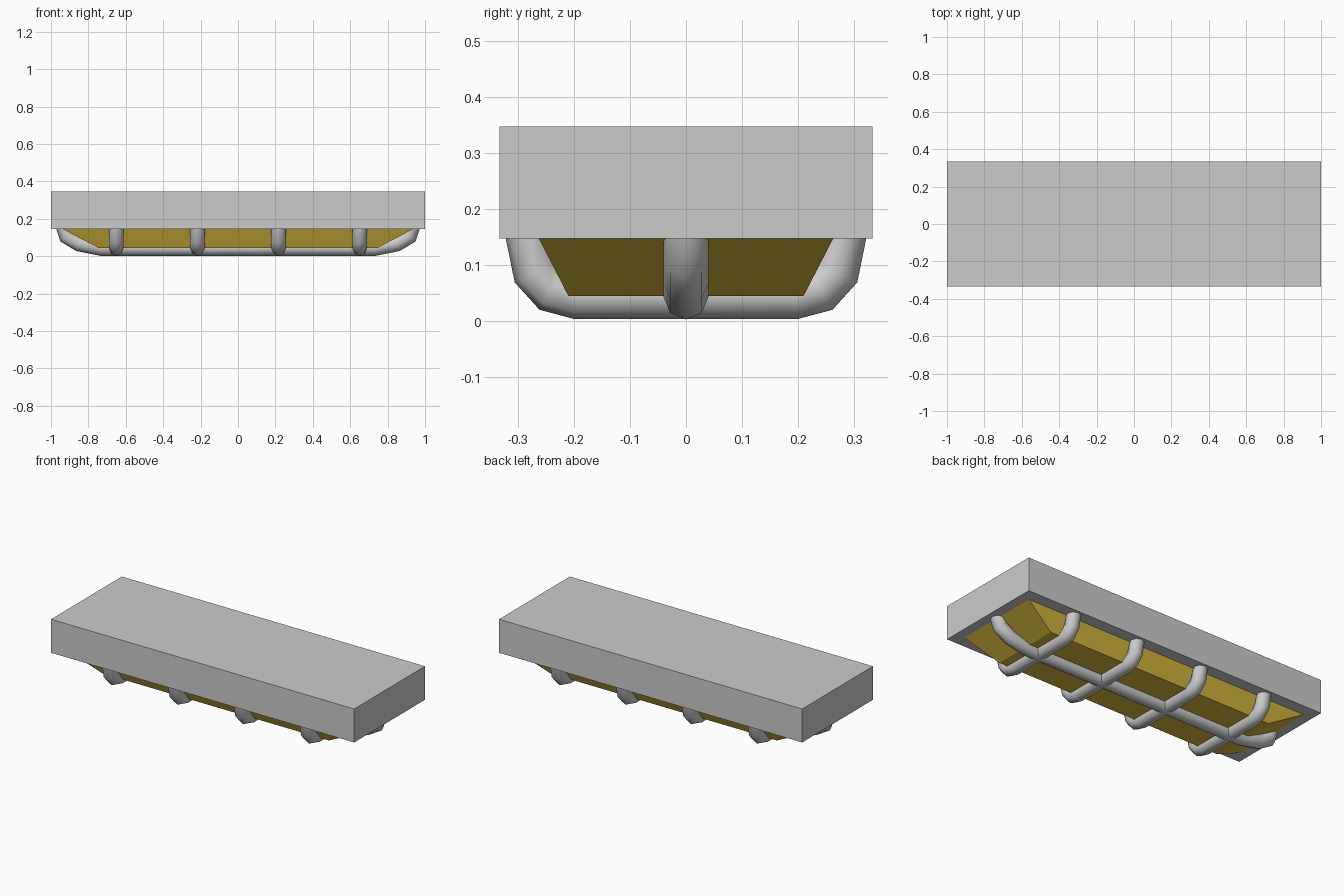
import bpy, bmesh, math
from mathutils import Vector

if "Cube" in bpy.data.objects:
    bpy.data.objects.remove(bpy.data.objects["Cube"])

R = 0.04      # guard bar radius
SIDES = 8
BASE_Z = 0.147


def to_object(bm, name, mat=None):
    bmesh.ops.recalc_face_normals(bm, faces=bm.faces)
    me = bpy.data.meshes.new(name)
    bm.to_mesh(me)
    bm.free()
    ob = bpy.data.objects.new(name, me)
    bpy.context.collection.objects.link(ob)
    if mat:
        me.materials.append(mat)
    return ob


def frustum(name, bottom, top, z0, z1, mat=None):
    bm = bmesh.new()
    bmesh.ops.create_cube(bm, size=2)
    for v in bm.verts:
        sx, sy = top if v.co.z > 0 else bottom
        v.co = (v.co.x * sx, v.co.y * sy, z1 if v.co.z > 0 else z0)
    return to_object(bm, name, mat)


def bar(name, half, axis, offset=0.0):
    """Sweep an octagon along a mirrored path of (distance, z) points."""
    path = [Vector((-d, z)) for d, z in half] + [Vector(p) for p in reversed(half)]
    bm = bmesh.new()
    rings = []
    for i, p in enumerate(path):
        a = (p - path[i - 1]).normalized() if i else None
        b = (path[i + 1] - p).normalized() if i < len(path) - 1 else None
        a, b = a or b, b or a
        t = (a + b).normalized()
        n = Vector((-t.y, t.x)) / t.dot(a)      # mitred normal
        if i in (0, len(path) - 1):
            n = Vector((1 if i == 0 else -1, 0))    # ends lie flat on the housing
        ring = []
        for k in range(SIDES):
            ang = 2 * math.pi * k / SIDES
            q = p + n * R * math.cos(ang)
            s = R * math.sin(ang)
            co = (q.x, s, q.y) if axis == 'X' else (offset + s, q.x, q.y)
            ring.append(bm.verts.new(co))
        rings.append(ring)
    for r0, r1 in zip(rings, rings[1:]):
        for k in range(SIDES):
            j = (k + 1) % SIDES
            bm.faces.new((r0[k], r0[j], r1[j], r1[k]))
    bm.faces.new(rings[0])
    bm.faces.new(rings[-1])
    for f in bm.faces:
        f.smooth = len(f.verts) == 4
    return to_object(bm, name)


# Housing
frustum("housing", (1, 1 / 3), (1, 1 / 3), BASE_Z, 0.347)

# Amber lens
amber = bpy.data.materials.new("amber")
amber.diffuse_color = (0.7, 0.5, 0.05, 1)
amber.use_nodes = True
amber.node_tree.nodes["Principled BSDF"].inputs["Base Color"].default_value = amber.diffuse_color
frustum("lens", (0.745, 0.21), (0.94, 0.263), 0.044, BASE_Z, amber)

# Guard bars: one lengthwise, four across
bar("long_guard_bar",
    [(0.932, BASE_Z), (0.917, 0.106), (0.85, 0.066), (0.73, 0.042)], 'X')
for i in range(4):
    bar(f"cross_guard_bar_{i + 1}",
        [(0.282, BASE_Z), (0.269, 0.087), (0.24, 0.055), (0.195, 0.043)],
        'Y', (i - 1.5) * 0.434)
